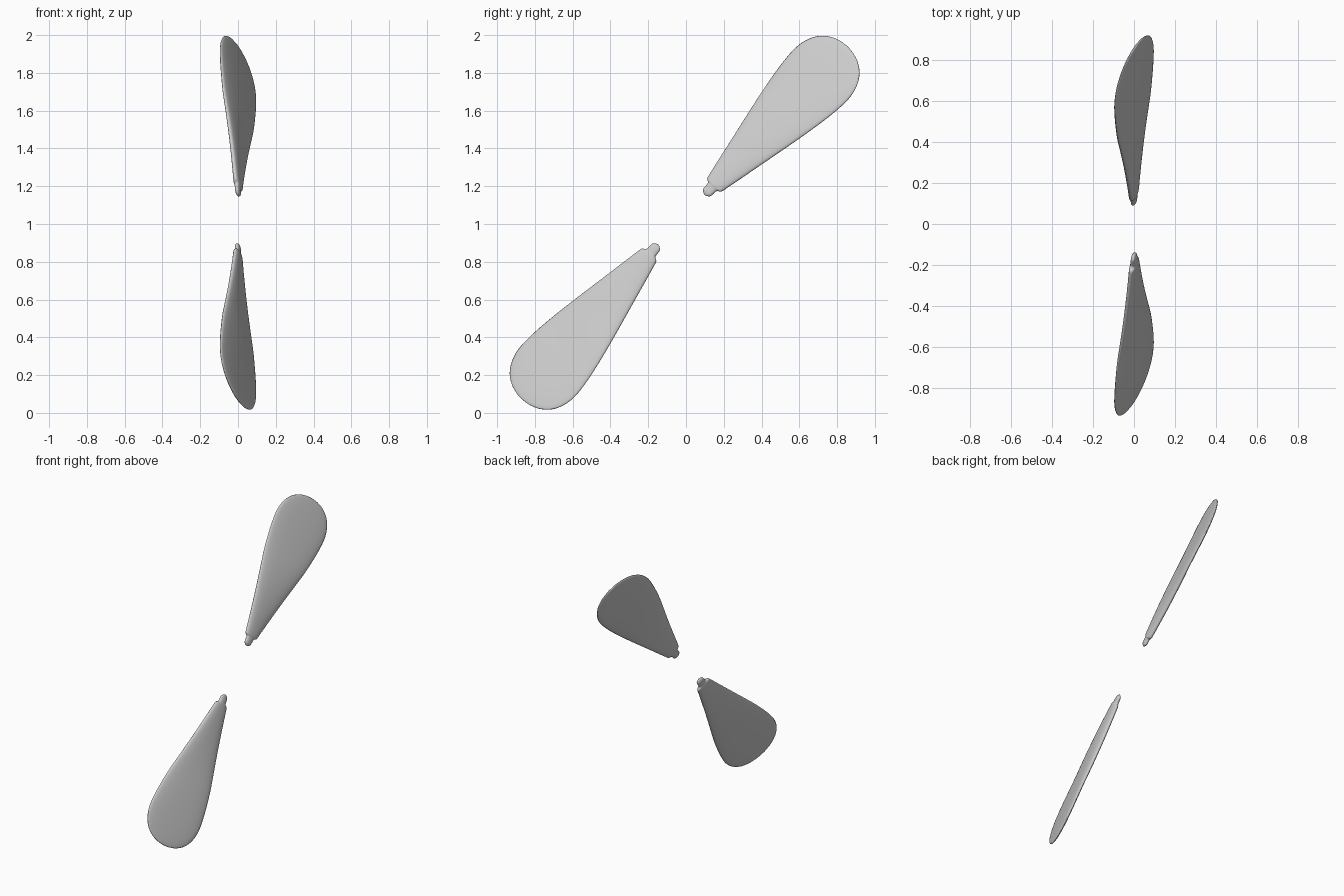
import bpy, bmesh
from math import sin, cos, pi, radians, atan, copysign
from mathutils import Vector

if "Cube" in bpy.data.objects:
    bpy.data.objects.remove(bpy.data.objects["Cube"])

# Blade stations: distance along blade, half width, half thickness
STATIONS = [(0.182, 0.012, 0.006), (0.195, 0.026, 0.012), (0.22, 0.029, 0.014),
            (0.24, 0.033, 0.015), (0.25, 0.049, 0.017), (0.27, 0.056, 0.018),
            (0.50, 0.104, 0.021), (0.75, 0.155, 0.021), (0.90, 0.181, 0.019),
            (1.00, 0.193, 0.018), (1.08, 0.195, 0.016), (1.15, 0.180, 0.014),
            (1.21, 0.145, 0.011), (1.25, 0.092, 0.008), (1.266, 0.045, 0.005)]
TIP = 1.271
RING = 28
STEPS = 4


def smooth_path(pts):
    """Catmull-Rom interpolation through the stations."""
    p = [Vector(q) for q in pts]
    out = []
    for i in range(len(p) - 1):
        a, b, c, d = p[max(i - 1, 0)], p[i], p[i + 1], p[min(i + 2, len(p) - 1)]
        # slopes with respect to distance keep uneven spacing stable
        h = c.x - b.x
        m0 = (c - a) / (c.x - a.x)
        m1 = (d - b) / (d.x - b.x)
        for k in range(STEPS):
            t = k / STEPS
            q = ((2*t**3 - 3*t**2 + 1) * b + (t**3 - 2*t**2 + t) * h * m0
                 + (-2*t**3 + 3*t**2) * c + (t**3 - t**2) * h * m1)
            out.append(q)
    return out + [p[-1]]


def blade(name, angle, offset, direction):
    """Loft a pitched paddle blade; direction +1 is upper, -1 is lower."""
    u = Vector((0, cos(angle), sin(angle))) * direction
    v = Vector((0, -sin(angle), cos(angle)))
    x = Vector((1, 0, 0))
    base = Vector((0, 0, 1)) + v * offset
    bm = bmesh.new()
    rings = []
    for a, w, t in smooth_path(STATIONS):
        f = min(max((a - 0.2) / 0.6, 0), 1)
        pitch = atan(0.28 + 0.20 * f)
        chord = v * cos(pitch) - x * sin(pitch)
        normal = x * cos(pitch) + v * sin(pitch)
        ring = []
        for i in range(RING):
            th = 2 * pi * i / RING
            s = copysign(abs(cos(th)) ** 0.85, cos(th)) * w / cos(pitch)
            n = copysign(abs(sin(th)) ** 0.85, sin(th)) * t
            ring.append(bm.verts.new(base + u * a + chord * s + normal * n))
        rings.append(ring)
    for r0, r1 in zip(rings, rings[1:]):
        for i in range(RING):
            j = (i + 1) % RING
            bm.faces.new((r0[i], r0[j], r1[j], r1[i]))
    # close the tip and the root
    for ring, a in ((rings[0], 0.178), (rings[-1], TIP)):
        pole = bm.verts.new(base + u * a)
        for i in range(RING):
            bm.faces.new((ring[i], ring[(i + 1) % RING], pole))
    bmesh.ops.recalc_face_normals(bm, faces=bm.faces)
    mesh = bpy.data.meshes.new(name)
    bm.to_mesh(mesh)
    bm.free()
    mesh.shade_smooth()
    obj = bpy.data.objects.new(name, mesh)
    bpy.context.collection.objects.link(obj)


# Two opposed blades with mirrored pitch
blade("upper_blade", radians(46), 0.036, 1)
blade("lower_blade", radians(49), 0.040, -1)
